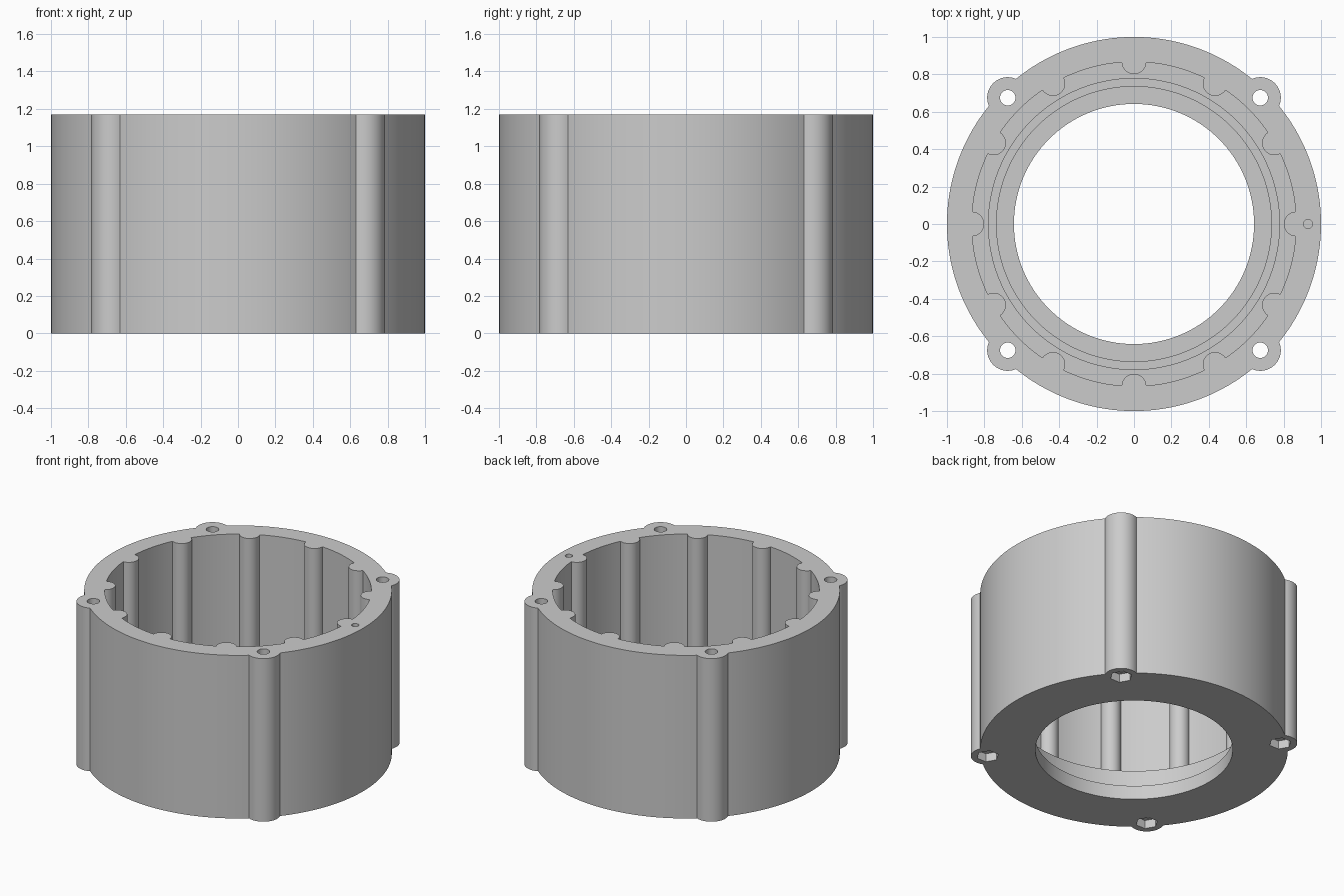
import bpy
import bmesh
from math import acos, atan2, cos, hypot, pi, radians, sin

HEIGHT = 1.17
LUG = 0.675            # lug centre on both axes
TOP = HEIGHT + 0.1     # cutters overshoot the faces

if "Cube" in bpy.data.objects:
    bpy.data.objects.remove(bpy.data.objects["Cube"], do_unlink=True)

grey = bpy.data.materials.new("plain_grey")
grey.use_nodes = True
grey.diffuse_color = (0.6, 0.6, 0.6, 1)
grey.node_tree.nodes["Principled BSDF"].inputs["Base Color"].default_value = grey.diffuse_color


def circle(radius, sides=128, x=0, y=0):
    return [(x + radius * cos(2 * pi * i / sides), y + radius * sin(2 * pi * i / sides))
            for i in range(sides)]


def bumpy_circle(radius, count, dist, bump, start, outward, steps, arc_steps):
    """Circle outline with evenly spaced round bumps, outward or inward."""
    a = acos((radius ** 2 + dist ** 2 - bump ** 2) / (2 * radius * dist))
    b = atan2(radius * sin(a), radius * cos(a) - dist)
    first = -b if outward else 2 * pi - b
    points = []
    for k in range(count):
        turn = start + 2 * pi * k / count
        for i in range(steps + 1):
            t = first + (b - first) * i / steps
            px, py = dist + bump * cos(t), bump * sin(t)
            points.append((px * cos(turn) - py * sin(turn), px * sin(turn) + py * cos(turn)))
        for i in range(1, arc_steps):
            t = turn + a + (2 * pi / count - 2 * a) * i / arc_steps
            points.append((radius * cos(t), radius * sin(t)))
    return points


def prism(name, outline, z0, z1):
    bm = bmesh.new()
    base = bm.faces.new([bm.verts.new((x, y, z0)) for x, y in outline])
    top = bmesh.ops.extrude_face_region(bm, geom=[base])["geom"]
    bmesh.ops.translate(bm, vec=(0, 0, z1 - z0),
                        verts=[v for v in top if isinstance(v, bmesh.types.BMVert)])
    bmesh.ops.recalc_face_normals(bm, faces=bm.faces)
    mesh = bpy.data.meshes.new(name)
    bm.to_mesh(mesh)
    bm.free()
    mesh.materials.append(grey)
    obj = bpy.data.objects.new(name, mesh)
    bpy.context.collection.objects.link(obj)
    return obj


# Round housing with four bolt lugs
housing = prism("housing", bumpy_circle(1, 4, hypot(LUG, LUG), 0.11, pi / 4, True, 20, 36), 0, HEIGHT)

# Ribbed bore, stepped seat and floor opening
cutters = [
    prism("bore_cutter", bumpy_circle(0.867, 12, 0.867, 0.066, 0, False, 16, 12), 0.29, TOP),
    prism("upper_seat_cutter", circle(0.778), 0.13, 0.5),
    prism("lower_seat_cutter", circle(0.735), 0.1, 0.5),
    prism("opening_cutter", circle(0.642), -0.1, 0.5),
    prism("pin_hole_cutter", circle(0.024, 24, 0.93), HEIGHT - 0.1, TOP),
]
# Bolt holes with hexagonal nut pockets underneath
for sx in (-1, 1):
    for sy in (-1, 1):
        cutters.append(prism("bolt_hole_cutter", circle(0.041, 32, sx * LUG, sy * LUG), -0.1, TOP))
        cutters.append(prism("nut_pocket_cutter", circle(0.073, 6, sx * LUG, sy * LUG), -0.1, 0.06))

bpy.ops.object.select_all(action="DESELECT")
bpy.context.view_layer.objects.active = housing
housing.select_set(True)
for cutter in cutters:
    cutter.hide_render = True
    cut = housing.modifiers.new(cutter.name, "BOOLEAN")
    cut.operation = "DIFFERENCE"
    cut.solver = "EXACT"
    cut.object = cutter
    bpy.ops.object.modifier_apply(modifier=cut.name)
    bpy.data.objects.remove(cutter, do_unlink=True)

bpy.ops.object.shade_smooth_by_angle(angle=radians(30))
